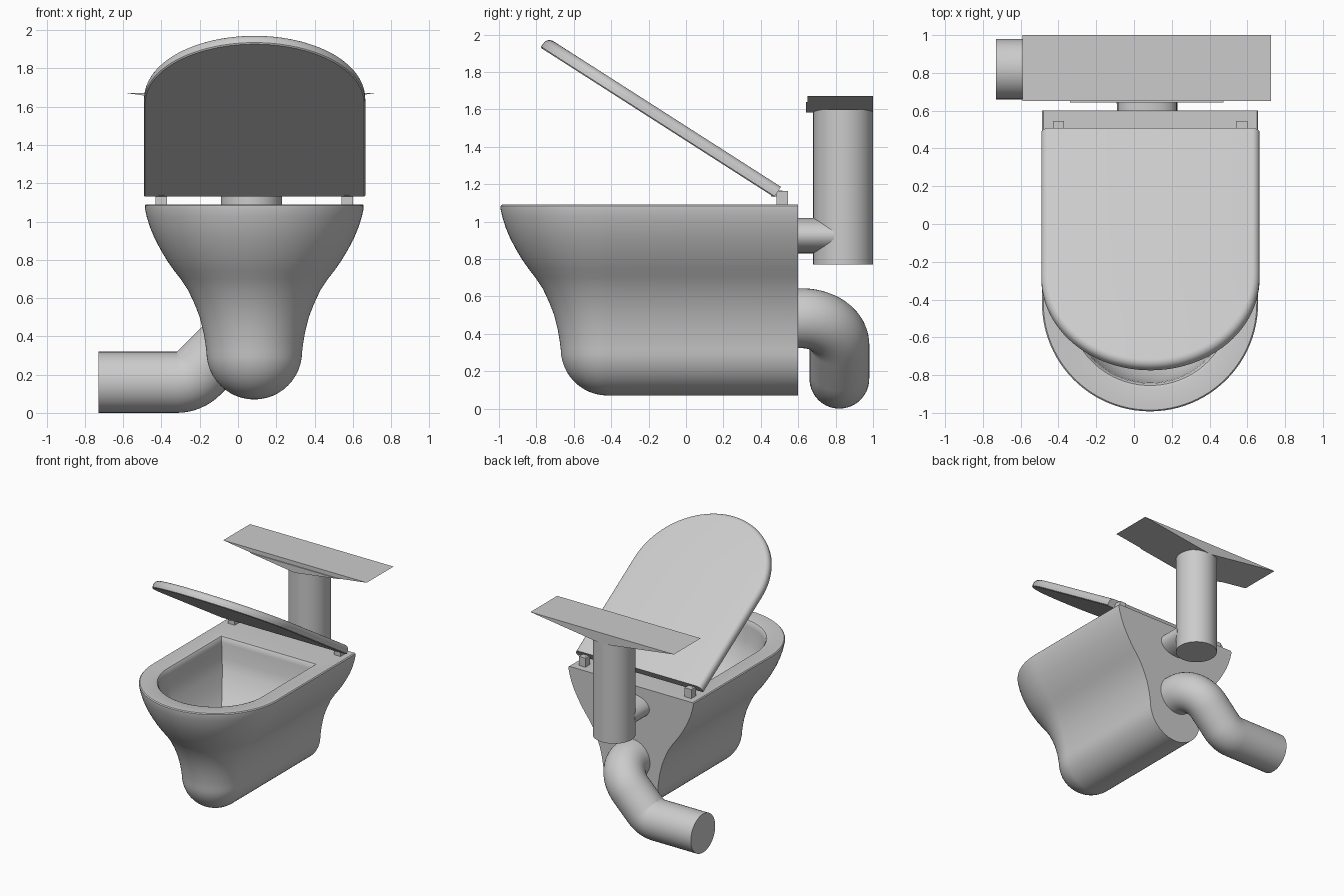
import bpy, bmesh, math
from mathutils import Vector, Matrix

if "Cube" in bpy.data.objects:
    bpy.data.objects.remove(bpy.data.objects["Cube"], do_unlink=True)

CX = 0.085  # centre line of the bowl
GREY = (0.6, 0.6, 0.6, 1)
mat = bpy.data.materials.new("light_grey_ceramic")
mat.use_nodes = True
mat.diffuse_color = GREY
mat.node_tree.nodes["Principled BSDF"].inputs["Base Color"].default_value = GREY


def finish(name, bm, smooth=True, angle=32):
    bmesh.ops.remove_doubles(bm, verts=bm.verts, dist=1e-4)
    bmesh.ops.recalc_face_normals(bm, faces=bm.faces)
    me = bpy.data.meshes.new(name)
    bm.to_mesh(me)
    bm.free()
    me.materials.append(mat)
    ob = bpy.data.objects.new(name, me)
    bpy.context.collection.objects.link(ob)
    if smooth:
        bpy.ops.object.select_all(action="DESELECT")
        ob.select_set(True)
        bpy.context.view_layer.objects.active = ob
        bpy.ops.object.shade_smooth_by_angle(angle=math.radians(angle))
    return ob


def d_ring(r, back, z, cy, n=48):
    """D-shaped outline: straight back, straight sides, half-round front."""
    pts = [Vector((r, back, z))]
    for i in range(n + 1):
        a = math.pi * i / n
        pts.append(Vector((r * math.cos(a), cy - r * math.sin(a), z)))
    pts.append(Vector((-r, back, z)))
    return pts


def loft(rings, cap_start, cap_end):
    bm = bmesh.new()
    rows = [[bm.verts.new(p) for p in ring] for ring in rings]
    m = len(rows[0])
    for a, b in zip(rows, rows[1:]):
        for i in range(m):
            j = (i + 1) % m
            bm.faces.new((a[i], a[j], b[j], b[i]))
    if cap_start:
        bm.faces.new(rows[0])
    if cap_end:
        bm.faces.new(rows[-1])
    return bm


def box(name, size, loc):
    bm = bmesh.new()
    bmesh.ops.create_cube(bm, size=1)
    bmesh.ops.scale(bm, vec=size, verts=bm.verts)
    bmesh.ops.translate(bm, vec=loc, verts=bm.verts)
    return finish(name, bm, False)


def cylinder(name, r, depth, loc, rot=Matrix(), scale=(1, 1, 1)):
    bm = bmesh.new()
    bmesh.ops.create_cone(bm, cap_ends=True, segments=48, radius1=r, radius2=r, depth=depth)
    bmesh.ops.scale(bm, vec=scale, verts=bm.verts)
    bmesh.ops.transform(bm, matrix=Matrix.Translation(loc) @ rot, verts=bm.verts)
    return finish(name, bm)


def prism(name, outline, y0, y1):
    bm = bmesh.new()
    f = bm.faces.new([bm.verts.new((x, y0, z)) for x, z in outline])
    ext = bmesh.ops.extrude_face_region(bm, geom=[f])
    bmesh.ops.translate(bm, vec=(0, y1 - y0, 0),
                        verts=[v for v in ext["geom"] if isinstance(v, bmesh.types.BMVert)])
    if f.is_valid and len(bm.faces) == len(outline) + 1:
        bm.faces.new(list(f.verts))
    return finish(name, bm, False)


# Bowl: round keel, flared sides, rolled rim, then the basin inside
FRONT = -0.42
rings = []
for i in range(13):
    a = math.pi / 2 * i / 12
    rings.append(d_ring(0.25 * math.sin(a), 0.6, 0.32 - 0.25 * math.cos(a), FRONT))
flare = [(0.255, 0.36), (0.265, 0.42), (0.285, 0.5), (0.31, 0.565), (0.345, 0.64),
         (0.385, 0.70), (0.42, 0.745), (0.455, 0.795), (0.488, 0.85), (0.52, 0.91),
         (0.545, 0.97), (0.562, 1.025), (0.572, 1.07), (0.572, 1.083), (0.565, 1.09)]
rings += [d_ring(r, 0.6, z, FRONT) for r, z in flare]
basin = [(0.452, 0.30, 1.09, -0.42), (0.435, 0.28, 1.084, -0.42), (0.424, 0.27, 1.068, -0.42),
         (0.42, 0.265, 1.04, -0.42), (0.41, 0.255, 0.92, -0.42), (0.385, 0.225, 0.84, -0.42),
         (0.34, 0.155, 0.73, -0.41), (0.27, 0.05, 0.62, -0.39), (0.18, -0.08, 0.53, -0.36),
         (0.08, -0.22, 0.48, -0.33)]
rings += [d_ring(*b) for b in basin]
bowl = finish("bowl", loft([[p + Vector((CX, 0, 0)) for p in r] for r in rings], False, True))

# Lid: D-shaped slab with a rounded upper edge, tilted open at the hinge
T, R, ARC = 0.066, 0.578, -0.906
lid_rings = [d_ring(R - 0.006, 0, 0, ARC), d_ring(R, 0, 0.006, ARC)]
for i in range(7):
    a = math.pi / 2 * i / 6
    lid_rings.append(d_ring(R - 0.04 + 0.04 * math.cos(a), 0, T - 0.04 + 0.04 * math.sin(a), ARC))
bm = loft(lid_rings, True, True)
tilt = math.atan2(0.80, 1.25)
bmesh.ops.transform(bm, verts=bm.verts, matrix=Matrix.Translation((CX + 0.002, 0.472, 1.13))
                    @ Matrix.Rotation(-tilt, 4, "X"))
finish("lid", bm)

# Hinges
for side, s in (("left", 1), ("right", -1)):
    x = CX + s * 0.485
    box(side + "_hinge_block", (0.06, 0.06, 0.075), (x, 0.515, 1.127))
    box(side + "_hinge_pin", (0.025, 0.06, 0.03), (x, 0.485, 1.15))

# Upright flush tank and its oval connector
cylinder("flush_tank", 0.16, 0.83, (0.07, 0.84, 1.185))
cylinder("flush_connector", 1, 0.2, (0.07, 0.69, 0.925),
         Matrix.Rotation(math.pi / 2, 4, "X"), (0.155, 0.095, 1))

# Wedge-shaped top with a thin plate on its front
prism("tank_top", [(-0.59, 1.672), (0.065, 1.582), (0.725, 1.672)], 0.65, 1.0)
prism("top_front_plate", [(-0.34, 1.638), (0.067, 1.582), (0.475, 1.638)], 0.642, 0.651)


# Drain pipe: rounded path swept with a circle
def bend(corner, d_in, d_out, radius, n=14):
    ang = d_in.angle(d_out)
    t = radius * math.tan(ang / 2)
    inward = (d_out - d_in * d_in.dot(d_out)).normalized()
    start = corner - d_in * t
    return [start + d_in * radius * math.sin(ang * i / n)
            + inward * radius * (1 - math.cos(ang * i / n)) for i in range(n + 1)]


back, down, side = Vector((0, 1, 0)), Vector((-1, 0, -1)).normalized(), Vector((-1, 0, 0))
path = [Vector((0.07, 0.58, 0.483))]
path += bend(Vector((0.07, 0.82, 0.483)), back, down, 0.2)
path += bend(Vector((-0.253, 0.82, 0.16)), down, side, 0.165, 8)
path.append(Vector((-0.73, 0.82, 0.16)))
tube, frame = [], Vector((0, 0, 1))
for i, p in enumerate(path):
    d = (path[min(i + 1, len(path) - 1)] - path[max(i - 1, 0)]).normalized()
    frame = (frame - d * frame.dot(d)).normalized()
    other = d.cross(frame)
    tube.append([p + 0.16 * (frame * math.cos(k * math.pi / 20) + other * math.sin(k * math.pi / 20))
                 for k in range(40)])
finish("drain_pipe", loft(tube, True, True))
